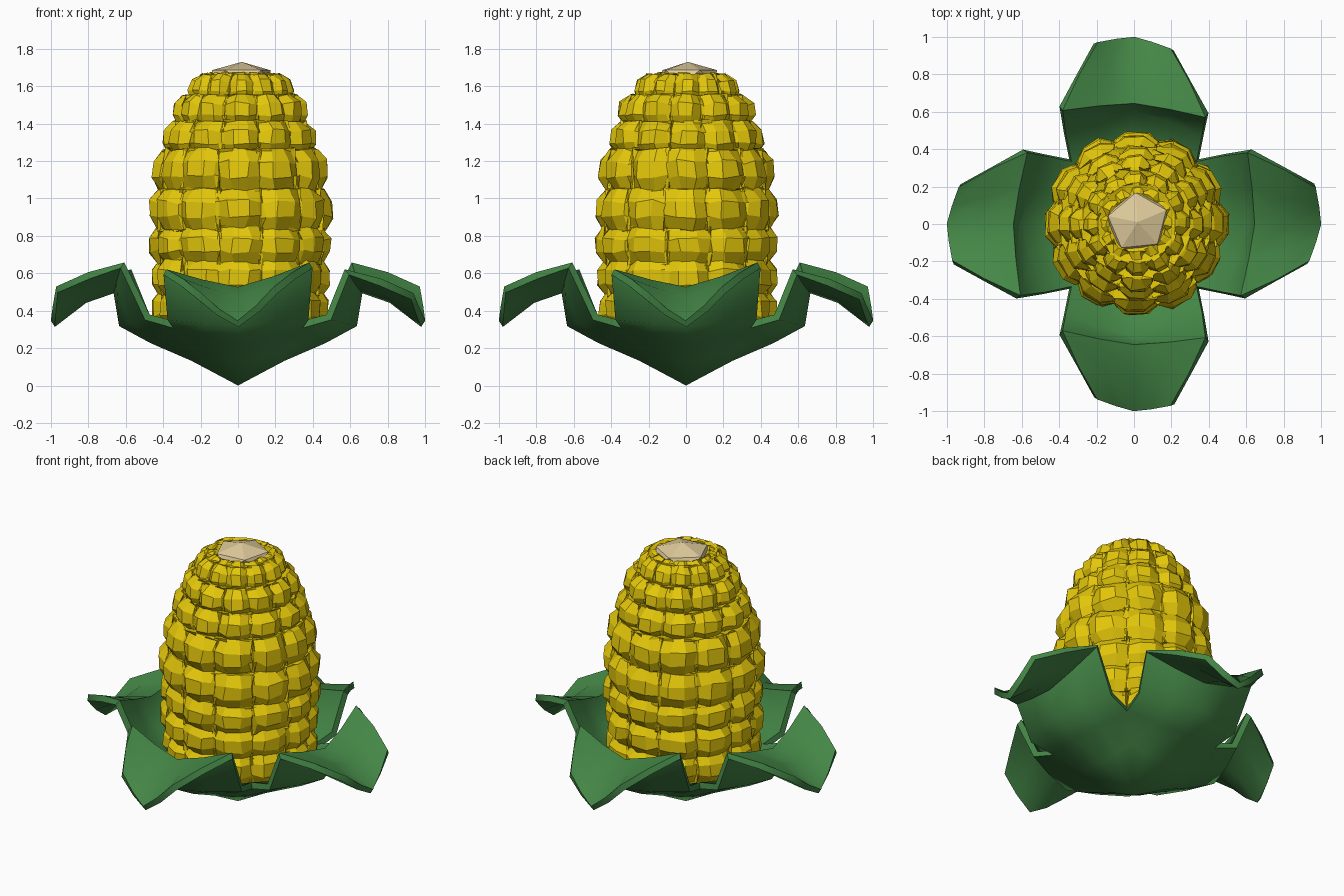
import bpy, bmesh, math, random
from mathutils import Matrix, Vector

random.seed(4)
if "Cube" in bpy.data.objects:
    bpy.data.objects.remove(bpy.data.objects["Cube"])


def material(name, rgb):
    m = bpy.data.materials.new(name)
    m.use_nodes = True
    m.diffuse_color = (*rgb, 1)
    m.node_tree.nodes["Principled BSDF"].inputs["Base Color"].default_value = (*rgb, 1)
    return m


def finish(name, bm, mat):
    bmesh.ops.recalc_face_normals(bm, faces=bm.faces)
    mesh = bpy.data.meshes.new(name)
    bm.to_mesh(mesh)
    bm.free()
    mesh.materials.append(mat)
    ob = bpy.data.objects.new(name, mesh)
    bpy.context.collection.objects.link(ob)
    return ob


yellow = material("kernel yellow", (0.77, 0.57, 0.003))
green = material("husk green", (0.058, 0.24, 0.062))
cream = material("cob cream", (0.74, 0.6, 0.33))
AXIS = Matrix.Translation((0.013, 0.005, 0))

# Kernel rows: height, outer radius, row height, upward tilt in degrees
ROWS = [(0.41, 0.465, 0.20, 0), (0.58, 0.47, 0.20, 0), (0.75, 0.475, 0.20, 0),
        (0.94, 0.48, 0.22, 2), (1.15, 0.455, 0.22, 5), (1.32, 0.4, 0.18, 7),
        (1.465, 0.35, 0.17, 10), (1.585, 0.27, 0.15, 18), (1.61, 0.215, 0.12, 35)]
COUNT = 12


def add_kernel(bm, matrix):
    """A blunt, slightly uneven pillow facing +x."""
    kernel = bmesh.new()
    bmesh.ops.create_cube(kernel, size=2)
    bmesh.ops.subdivide_edges(kernel, edges=kernel.edges, cuts=2, use_grid_fill=True)
    for v in kernel.verts:
        y, z = v.co.y, v.co.z
        if v.co.x > 0.9:
            rim = max(abs(y), abs(z)) > 0.9
            corner = min(abs(y), abs(z)) > 0.9
            v.co.x -= 0.85 if corner else 0.5 if rim else 0
            v.co.yz = (y * (0.9 if rim else 1.3), z * (0.92 if rim else 1.15))
        v.co += Vector([random.uniform(-0.08, 0.08) for _ in range(3)])
    remap = {v: bm.verts.new(matrix @ v.co) for v in kernel.verts}
    for f in kernel.faces:
        bm.faces.new([remap[v] for v in f.verts])
    kernel.free()


bm = bmesh.new()
for z, radius, height, tilt in ROWS:
    depth = min(0.085, radius * 0.25)
    half_width = (radius - 0.03) * math.tan(math.pi / COUNT)
    for i in range(COUNT):
        angle = math.tau * i / COUNT + random.uniform(-0.03, 0.03)
        place = (AXIS @ Matrix.Rotation(angle, 4, "Z")
                 @ Matrix.Translation((radius - depth + random.uniform(0, 0.014), 0, z))
                 @ Matrix.Rotation(-math.radians(tilt), 4, "Y")
                 @ Matrix.Diagonal((depth, half_width, height * 0.52, 1)))
        add_kernel(bm, place)
finish("kernels", bm, yellow)

# Cob core behind the kernels
bm = bmesh.new()
for low, high in zip(ROWS, ROWS[1:]):
    bmesh.ops.create_cone(bm, segments=COUNT, radius1=low[1] - 0.1, radius2=high[1] - 0.1,
                          depth=high[0] - low[0], cap_ends=True,
                          matrix=AXIS @ Matrix.Translation((0, 0, (low[0] + high[0]) / 2)))
finish("cob_core", bm, cream)

# Faceted bare tip of the cob
bm = bmesh.new()
bmesh.ops.create_icosphere(bm, subdivisions=1, radius=1,
                           matrix=Matrix.Translation((0.02, 0.01, 1.65))
                           @ Matrix.Rotation(0.4, 4, "Z")
                           @ Matrix.Diagonal((0.185, 0.175, 0.08, 1)))
finish("cob_tip", bm, cream)

# Husk leaves: keel (distance, height) and edge (distance, half width, height)
KEEL = [(0, 0), (0.24, 0.13), (0.46, 0.225), (0.62, 0.31), (0.655, 0.49), (0.82, 0.44), (0.99, 0.31)]
EDGE = [(0, 0, 0), (0.22, 0.22, 0.18), (0.34, 0.34, 0.305), (0.485, 0.37, 0.345),
        (0.6, 0.39, 0.605), (0.78, 0.3, 0.55), (0.95, 0.205, 0.475)]
ACROSS = [-1, -0.5, 0, 0.5, 1]

bm = bmesh.new()
for k in range(4):
    turn = Matrix.Rotation(k * math.pi / 2, 4, "Z")
    grid = []
    for i, ((kd, kz), (ed, ew, ez)) in enumerate(zip(KEEL, EDGE)):
        skew = 0.018 if i > 3 else 0
        row = []
        for t in ACROSS:
            a = abs(t) ** 1.25
            row.append(bm.verts.new(turn @ Vector((kd + (ed - kd) * a + skew * t, ew * t,
                                                   kz + (ez - kz) * a + skew * t))))
        grid.append(row)
    for r0, r1 in zip(grid, grid[1:]):
        for j in range(len(ACROSS) - 1):
            bm.faces.new((r0[j], r1[j], r1[j + 1], r0[j + 1]))
bmesh.ops.remove_doubles(bm, verts=bm.verts, dist=0.001)
husk = finish("husk_leaves", bm, green)
solid = husk.modifiers.new("thickness", "SOLIDIFY")
solid.thickness = 0.04
solid.offset = 0

# Smooth leaf surfaces with crisp rims
bpy.ops.object.select_all(action="DESELECT")
bpy.context.view_layer.objects.active = husk
husk.select_set(True)
bpy.ops.object.modifier_apply(modifier=solid.name)
husk.data.transform(Matrix.Translation((0, 0, -min(v.co.z for v in husk.data.vertices))))
bpy.ops.object.shade_smooth_by_angle(angle=math.radians(50))
